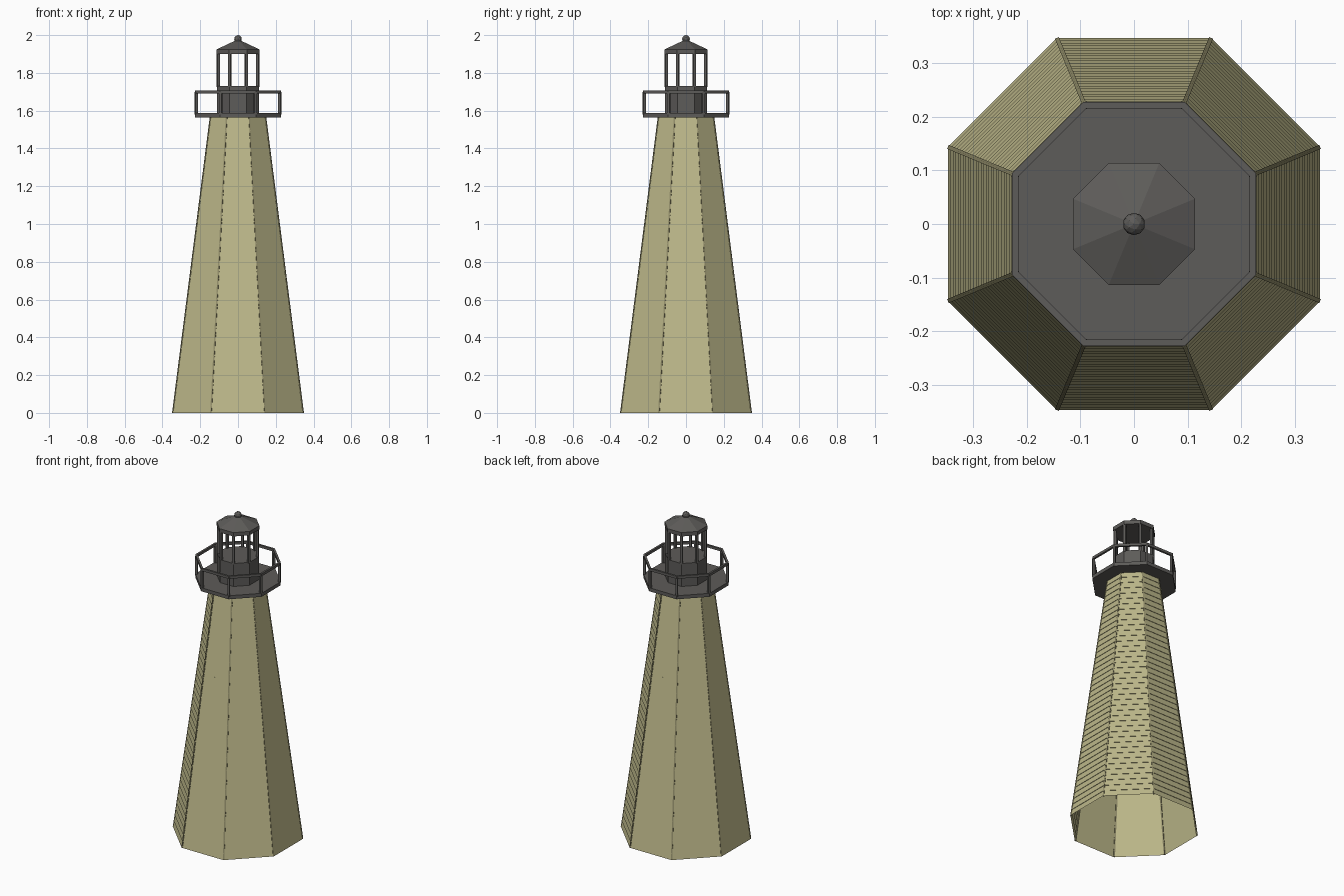
import bpy, bmesh, math
from mathutils import Vector, Matrix

if "Cube" in bpy.data.objects:
    bpy.data.objects.remove(bpy.data.objects["Cube"])

C8 = math.cos(math.pi / 8)


def material(name, rgb):
    m = bpy.data.materials.new(name)
    m.diffuse_color = (*rgb, 1)
    m.use_nodes = True
    m.node_tree.nodes["Principled BSDF"].inputs["Base Color"].default_value = m.diffuse_color
    return m


SIDING = material("olive_siding", (0.50, 0.47, 0.25))
METAL = material("dark_metal", (0.11, 0.106, 0.10))
TRIM = material("corner_trim", (0.30, 0.28, 0.15))


def finish(name, bm, mat):
    me = bpy.data.meshes.new(name)
    bm.to_mesh(me)
    bm.free()
    ob = bpy.data.objects.new(name, me)
    me.materials.append(mat)
    bpy.context.collection.objects.link(ob)
    return ob


def corner(apothem, z, i):
    a = math.pi / 8 + i * math.pi / 4
    r = apothem / C8
    return Vector((r * math.cos(a), r * math.sin(a), z))


def octagon_loft(name, profile, mat, caps=True, closed=False):
    """Stack of octagons from (apothem, z) points; closed makes a hoop."""
    bm = bmesh.new()
    rings = [[bm.verts.new(corner(r, z, i)) for i in range(8)] for r, z in profile]
    pairs = list(zip(rings, rings[1:]))
    if closed:
        pairs.append((rings[-1], rings[0]))
    for lo, hi in pairs:
        for i in range(8):
            j = (i + 1) % 8
            bm.faces.new((lo[i], lo[j], hi[j], hi[i]))
    if caps and not closed:
        bm.faces.new(rings[0][::-1])
        bm.faces.new(rings[-1])
    if caps or closed:
        bmesh.ops.recalc_face_normals(bm, faces=bm.faces)
    return finish(name, bm, mat)


def corner_bars(name, r0, z0, r1, z1, w, mat):
    """Eight square bars, one at each octagon corner."""
    bm = bmesh.new()
    for i in range(8):
        p, q = corner(r0, z0, i), corner(r1, z1, i)
        a = math.pi / 8 + i * math.pi / 4
        u = Vector((math.cos(a), math.sin(a), 0)) * w / 2
        v = Vector((-math.sin(a), math.cos(a), 0)) * w / 2
        ends = [[bm.verts.new(c + s * u + t * v)
                 for s, t in ((-1, -1), (1, -1), (1, 1), (-1, 1))] for c in (p, q)]
        for k in range(4):
            n = (k + 1) % 4
            bm.faces.new((ends[0][k], ends[0][n], ends[1][n], ends[1][k]))
        bm.faces.new(ends[0][::-1])
        bm.faces.new(ends[1])
    bmesh.ops.recalc_face_normals(bm, faces=bm.faces)
    return finish(name, bm, mat)


# Tapered tower shell with overlapping clapboards, open underneath
ROWS, H, R0, R1 = 42, 1.57, 0.348, 0.148
profile = []
for k in range(ROWS):
    for t, inset in ((k / ROWS, 0), ((k + 1) / ROWS, 0.003)):
        profile.append((R0 + (R1 - R0) * t - inset, H * t))
octagon_loft("tower_siding", profile, SIDING, caps=False)
corner_bars("tower_corner_trim", R0 - 0.004, 0, R1 - 0.004, H, 0.008, TRIM)

# Gallery deck and railing
octagon_loft("gallery_deck", [(0.228, 1.565), (0.228, 1.587)], METAL)
octagon_loft("gallery_handrail",
             [(0.216, 1.692), (0.228, 1.692), (0.228, 1.708), (0.216, 1.708)],
             METAL, closed=True)
corner_bars("gallery_posts", 0.221, 1.58, 0.221, 1.70, 0.013, METAL)

# Lantern room: solid base, corner mullions, window head
octagon_loft("lantern_base", [(0.111, 1.58), (0.111, 1.73)], METAL)
corner_bars("lantern_mullions", 0.104, 1.725, 0.104, 1.91, 0.014, METAL)

# Roof with fascia, shallow pyramid and finial
octagon_loft("lantern_roof",
             [(0.100, 1.90), (0.114, 1.90), (0.114, 1.924), (0.012, 1.972)], METAL)
bm = bmesh.new()
bmesh.ops.create_icosphere(bm, subdivisions=2, radius=0.021,
                           matrix=Matrix.Translation((0, 0, 1.979)))
finish("roof_finial", bm, METAL)
